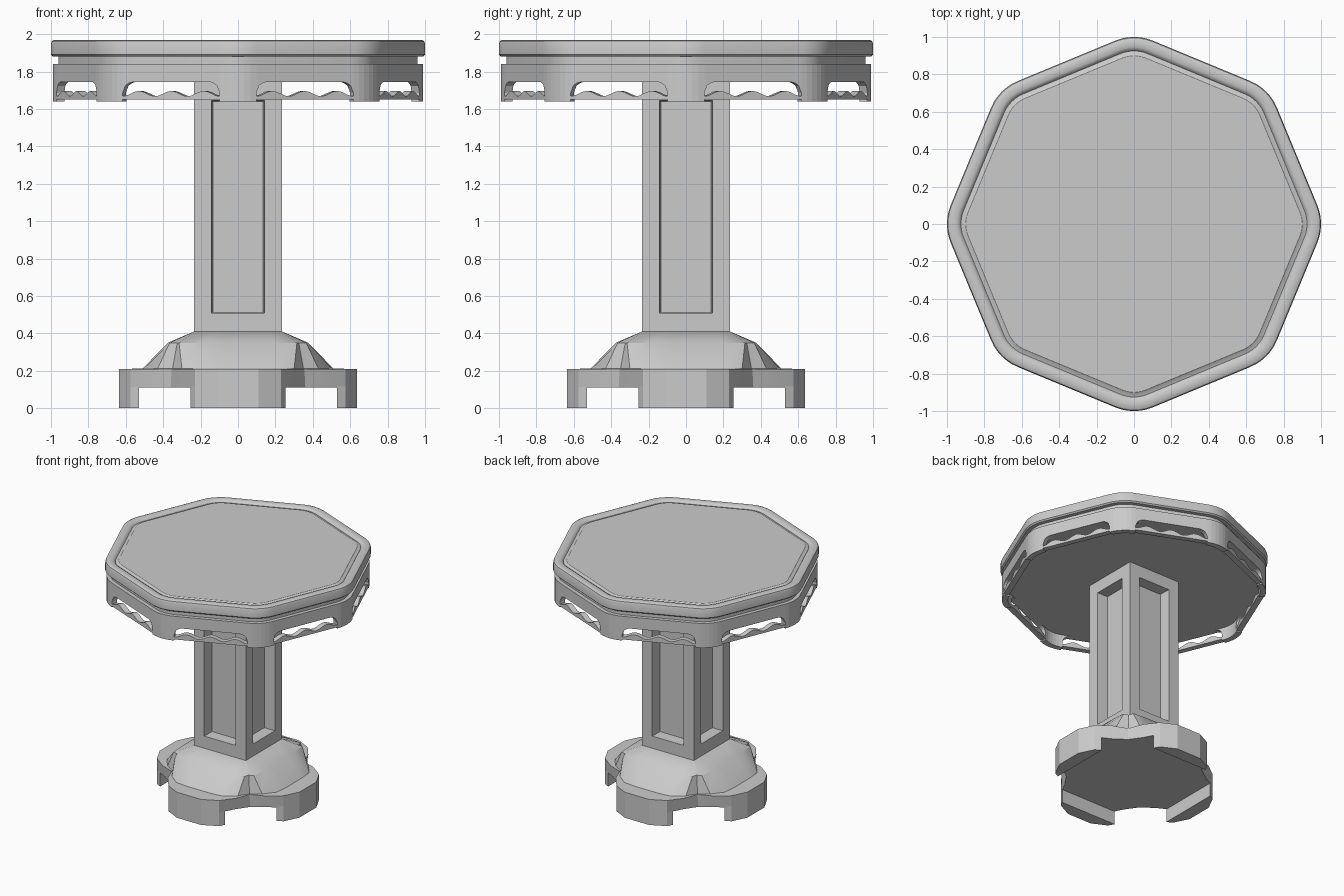
import bpy, math
from math import sin, cos, pi

if "Cube" in bpy.data.objects:
    bpy.data.objects.remove(bpy.data.objects["Cube"])

RC = 0.735  # circumradius of the octagon of fillet centres


def make(name, verts, faces, angle=None):
    me = bpy.data.meshes.new(name)
    me.from_pydata(verts, [], faces)
    me.update()
    ob = bpy.data.objects.new(name, me)
    bpy.context.collection.objects.link(ob)
    if angle:
        me.polygons.foreach_set("use_smooth", [True] * len(me.polygons))
        me.set_sharp_from_angle(angle=math.radians(angle))
    return ob


def loft(name, rings, angle=None):
    """Skin equal-sized rings (bottom first, counter-clockwise), capping both ends."""
    n = len(rings[0])
    verts = [p for r in rings for p in r]
    faces = [tuple(reversed(range(n))), tuple(range(len(verts) - n, len(verts)))]
    for k in range(len(rings) - 1):
        for i in range(n):
            j = (i + 1) % n
            faces.append((k * n + i, k * n + j, (k + 1) * n + j, (k + 1) * n + i))
    return make(name, verts, faces, angle)


def corner(k, radius, steps=6):
    """Arc points around corner k of the rounded octagon."""
    c, f = k * pi / 4, radius - RC
    out = []
    for s in range(steps + 1):
        a = c + (s / steps - 0.5) * pi / 4
        out.append((RC * cos(c) + f * cos(a), RC * sin(c) + f * sin(a)))
    return out


def octagon(radius, z):
    return [(x, y, z) for k in range(8) for x, y in corner(k, radius)]


# Table top: underside board, neck, rounded rim, groove and inset panel
profile = [(0.945, 1.745), (0.945, 1.84), (0.96, 1.84), (0.96, 1.88), (0.99, 1.88),
           (1.0, 1.89), (1.0, 1.95), (0.995, 1.963), (0.98, 1.97), (0.945, 1.97),
           (0.932, 1.962), (0.925, 1.952), (0.905, 1.958), (0.90, 1.962)]
loft("table_top", [octagon(r, z) for r, z in profile], 35)

# Apron: corner legs with a rounded window and wavy rail on every side
av, af = [], []


def wall(a, b, za, zb):
    """Quad between plan points a and b; za, zb are (low, high) pairs."""
    i = len(av)
    av.extend([(*a, za[0]), (*b, zb[0]), (*b, zb[1]), (*a, za[1])])
    af.append((i, i + 1, i + 2, i + 3))


def window_top(u):
    d = min(u, 1 - u, 0.12) / 0.12
    return 1.685 + 0.06 * math.sqrt(max(0, 1 - (1 - d) ** 2))


def rail_top(u):
    return 1.668 + 0.028 * sin(3 * pi * u) ** 2


N = 36
for k in range(8):
    arc = corner(k, 0.99)
    for a, b in zip(arc, arc[1:]):
        wall(a, b, (1.64, 1.84), (1.64, 1.84))
    p, q = arc[-1], corner(k + 1, 0.99)[0]
    for s in range(N):
        u, v = s / N, (s + 1) / N
        a = (p[0] + (q[0] - p[0]) * u, p[1] + (q[1] - p[1]) * u)
        b = (p[0] + (q[0] - p[0]) * v, p[1] + (q[1] - p[1]) * v)
        wall(a, b, (window_top(u), 1.84), (window_top(v), 1.84))
        wall(a, b, (1.65, rail_top(u)), (1.65, rail_top(v)))
apron = make("apron", av, af)
weld = apron.modifiers.new("weld", 'WELD')
weld.merge_threshold = 0.0005
solid = apron.modifiers.new("thickness", 'SOLIDIFY')
solid.thickness, solid.offset = 0.045, -1

# Column: square post with a deep recessed panel on each face
def square_turn(points):
    """Repeat front-facing (across, outward, z) points on four sides."""
    out = []
    for k in range(4):
        c, s = round(cos(k * pi / 2)), round(sin(k * pi / 2))
        out += [(t * c + r * s, t * s - r * c, z) for t, r, z in points]
    return out


def frame(w, r, z0, z1):
    return [(-w, r, z0), (w, r, z0), (w, r, z1), (-w, r, z1)]


H = 0.235
side = frame(H, H, 0.40, 1.75) + frame(0.143, H, 0.51, 1.645) + frame(0.135, 0.145, 0.515, 1.64)
cf = []
for k in range(4):
    o = 12 * k
    for lev in (0, 4):
        for i in range(4):
            j = (i + 1) % 4
            cf.append((o + lev + i, o + lev + j, o + lev + 4 + j, o + lev + 4 + i))
    cf.append((o + 8, o + 9, o + 10, o + 11))
make("column", square_turn(side), cf)


# Base: four lobes with valleys at the diagonals
def base_ring(z, edge, shoulder, nose, valley):
    pts = [edge, shoulder, nose]
    lobe = [(-t, r, z) for t, r in pts] + [(t, r, z) for t, r in reversed(pts)]
    return square_turn(lobe + [(valley, valley, z)])


loft("base", [
    base_ring(0.11, (0.29, 0.46), (0.23, 0.575), (0.11, 0.635), 0.36),
    base_ring(0.21, (0.31, 0.47), (0.23, 0.575), (0.11, 0.635), 0.355),
    base_ring(0.212, (0.30, 0.43), (0.21, 0.50), (0.10, 0.51), 0.35),
    base_ring(0.35, (0.315, 0.365), (0.20, 0.375), (0.10, 0.375), 0.325),
    base_ring(0.41, (0.225, H), (0.15, H), (0.07, H), H),
], 25)

# Feet: faceted blocks under the outer end of each lobe
for k, name in enumerate(["front", "right", "back", "left"]):
    plan = [(-0.255, 0.53), (-0.23, 0.575), (-0.11, 0.635),
            (0.11, 0.635), (0.23, 0.575), (0.255, 0.53)]
    n = len(plan)
    rings = [square_turn([(t, r, z) for t, r in plan])[k * n:(k + 1) * n] for z in (0, 0.12)]
    loft(name + "_foot", rings)
